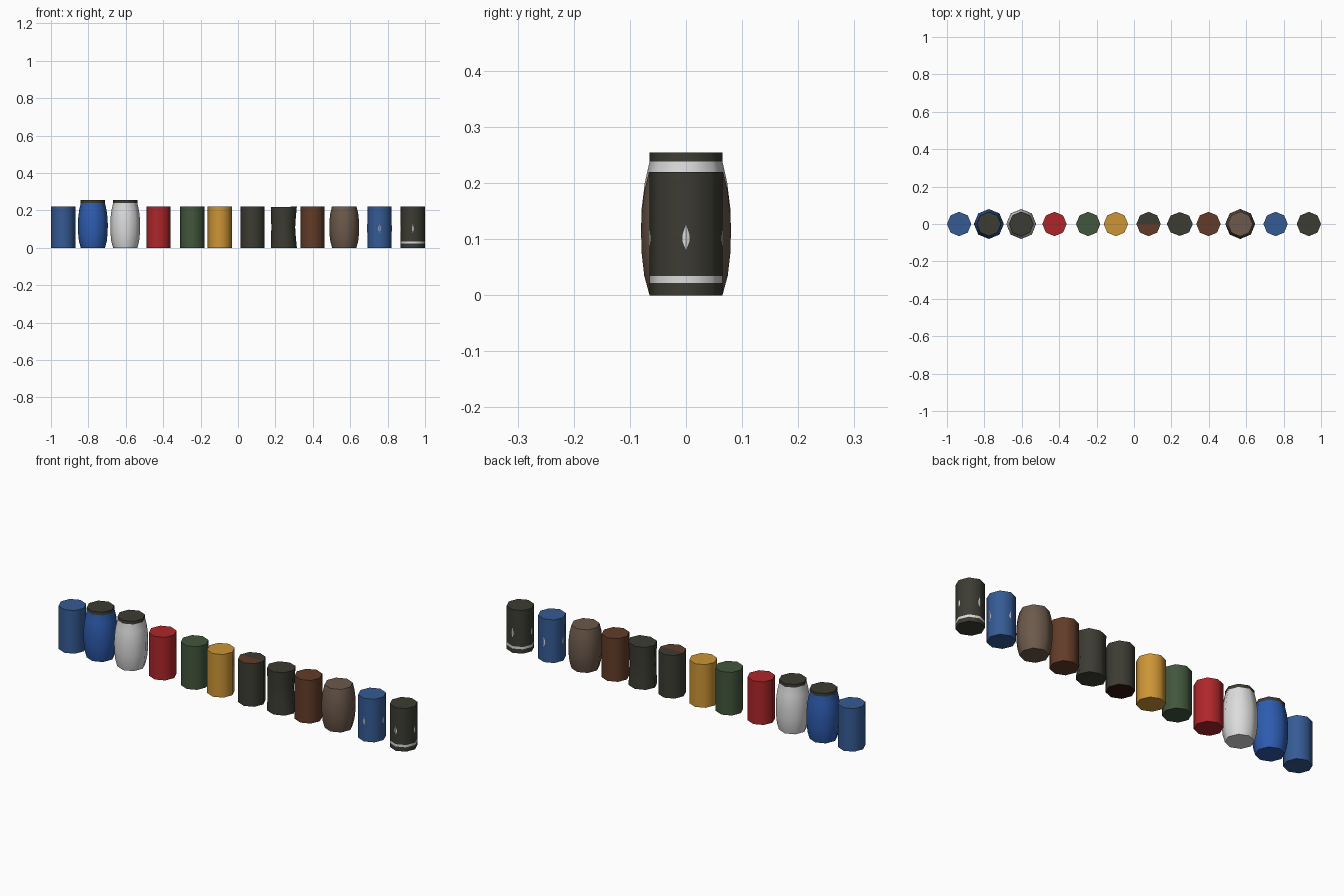
import bpy, bmesh, math

if "Cube" in bpy.data.objects:
    bpy.data.objects.remove(bpy.data.objects["Cube"])

def mat(name, rgb):
    lin = [((c / 255 + 0.055) / 1.055) ** 2.4 for c in rgb]
    m = bpy.data.materials.new(name)
    m.diffuse_color = (*lin, 1)
    m.use_nodes = True
    m.node_tree.nodes["Principled BSDF"].inputs["Base Color"].default_value = m.diffuse_color
    return m

STEEL = mat("steel blue", (53, 91, 148))
BLUE = mat("bright blue", (46, 92, 176))
WHITE = mat("white", (220, 220, 220))
RED = mat("red", (174, 38, 42))
GREEN = mat("green", (66, 86, 60))
OCHRE = mat("ochre", (204, 149, 54))
DARK = mat("charcoal", (60, 60, 51))
RUST = mat("rust brown", (98, 60, 40))
TAUPE = mat("taupe", (108, 89, 75))
MAROON = mat("dark maroon", (52, 22, 18))

SIDES = 8
STRAIGHT = [(0.065, 0), (0.065, 0.22)]
STRIPED = [(0.065, 0), (0.065, 0.022), (0.065, 0.034), (0.065, 0.22)]
BULGED = [(0.065, 0), (0.0745, 0.035), (0.079, 0.075), (0.08, 0.11),
          (0.079, 0.145), (0.0745, 0.185), (0.066, 0.22)]
LIDDED = [(0.065, 0), (0.0745, 0.035), (0.079, 0.08), (0.08, 0.12),
          (0.079, 0.155), (0.0735, 0.2), (0.065, 0.238), (0.065, 0.254)]
DENTED = [(0.067, 0), (0.066, 0.055), (0.064, 0.11), (0.066, 0.165), (0.067, 0.22)]


def finish(bm, name, x, mats, rule=None):
    bmesh.ops.recalc_face_normals(bm, faces=bm.faces)
    for f in bm.faces:
        f.material_index = rule(f.calc_center_median(), f.normal) if rule else 0
    me = bpy.data.meshes.new(name)
    bm.to_mesh(me)
    bm.free()
    for m in mats:
        me.materials.append(m)
    ob = bpy.data.objects.new(name, me)
    bpy.context.collection.objects.link(ob)
    ob.location.x = x
    return ob


def barrel(name, x, profile, mats, rule=None, deform=None):
    """Eight-sided drum: rings from a profile, fan caps top and bottom."""
    bm = bmesh.new()
    rings = [[bm.verts.new((r * math.cos(a), r * math.sin(a), z))
              for a in (math.tau * i / SIDES for i in range(SIDES))] for r, z in profile]
    for lo, hi in zip(rings, rings[1:]):
        for i in range(SIDES):
            j = (i + 1) % SIDES
            bm.faces.new((lo[i], lo[j], hi[j], hi[i]))
    for ring in (rings[0], rings[-1]):
        c = bm.verts.new((0, 0, ring[0].co.z))
        for i in range(SIDES):
            bm.faces.new((c, ring[i], ring[(i + 1) % SIDES]))
    if deform:
        for v in bm.verts:
            deform(v.co)
    ob = finish(bm, name, x, mats, rule)
    bpy.context.view_layer.objects.active = ob
    ob.select_set(True)
    bpy.ops.object.shade_smooth_by_angle(angle=math.radians(60))
    ob.select_set(False)


def scuffs(name, x, material):
    """Small worn paint chips folded over the four axis corners."""
    bm = bmesh.new()
    for k in range(4):
        a = k * math.pi / 2
        def pt(r, t, z):
            return bm.verts.new((r * math.cos(a) - t * math.sin(a),
                                 r * math.sin(a) + t * math.cos(a), z))
        top, low = pt(0.066, 0, 0.127), pt(0.066, 0, 0.08)
        for s in (-1, 1):
            bm.faces.new((top, low, pt(0.0637, s * 0.006, 0.095), pt(0.0637, s * 0.006, 0.108)))
    finish(bm, name, x, [material])


def dent(co):
    # pushed-in waist on the right, slightly slumped rim on the left
    w = math.sin(math.pi * min(co.z, 0.22) / 0.22)
    co.x *= 1.04
    if co.x > 0.02:
        co.x -= 0.006 * w
    co.y *= 0.95
    if co.z > 0.2 and co.x < 0.03:
        co.z -= 0.003


def lid_rule(c, n):
    return 1 if c.z > 0.239 else 0


# Row of drums, left to right
barrel("steel_blue_drum", -0.935, STRAIGHT, [STEEL])
barrel("blue_lidded_barrel", -0.776, LIDDED, [BLUE, DARK], lid_rule)
barrel("white_lidded_barrel", -0.603, LIDDED, [WHITE, DARK], lid_rule)
barrel("red_drum", -0.425, STRAIGHT, [RED])
barrel("green_drum", -0.245, STRAIGHT, [GREEN])
barrel("ochre_drum", -0.097, STRAIGHT, [OCHRE])
barrel("rusted_end_drum", 0.078, STRAIGHT, [DARK, RUST, MAROON],
       lambda c, n: 2 if n.z < -0.9 else 1 if n.z > 0.9 and c.y < 0 else 0)
barrel("dented_drum", 0.245, DENTED, [DARK], deform=dent)
barrel("rust_drum", 0.398, STRAIGHT, [RUST])
barrel("wooden_barrel", 0.568, BULGED, [TAUPE])
barrel("scuffed_blue_drum", 0.757, STRAIGHT, [STEEL])
barrel("striped_dark_drum", 0.935, STRIPED, [DARK, WHITE],
       lambda c, n: 1 if 0.022 < c.z < 0.034 else 0)
scuffs("blue_drum_scuffs", 0.757, WHITE)
scuffs("dark_drum_scuffs", 0.935, WHITE)
